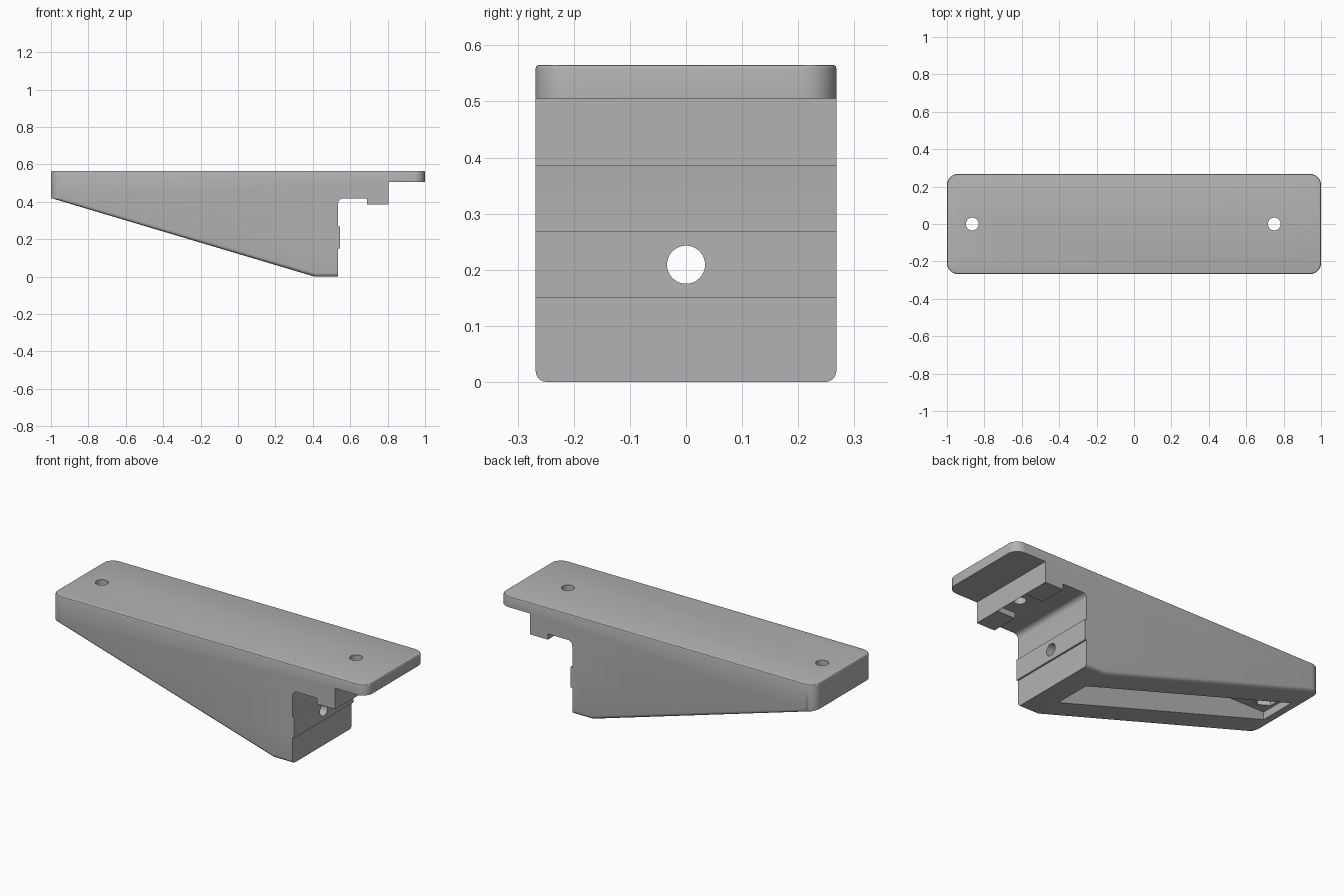
import bpy, bmesh, math
from mathutils import Vector

default = bpy.data.objects.get("Cube")
if default:
    bpy.data.objects.remove(default, do_unlink=True)

HALF = 0.268
TOP = 0.565

grey = bpy.data.materials.new("light grey")
grey.use_nodes = True
colour = (0.45, 0.45, 0.45, 1)
grey.diffuse_color = colour
grey.node_tree.nodes["Principled BSDF"].inputs["Base Color"].default_value = colour


def to_object(name, bm):
    bmesh.ops.recalc_face_normals(bm, faces=bm.faces)
    mesh = bpy.data.meshes.new(name)
    bm.to_mesh(mesh)
    bm.free()
    mesh.materials.append(grey)
    obj = bpy.data.objects.new(name, mesh)
    bpy.context.collection.objects.link(obj)
    return obj


def prism(points, width):
    """Side profile (x, z) extruded across y."""
    bm = bmesh.new()
    face = bm.faces.new([bm.verts.new((x, -width, z)) for x, z in points])
    moved = bmesh.ops.extrude_face_region(bm, geom=[face])["geom"]
    verts = [v for v in moved if isinstance(v, bmesh.types.BMVert)]
    bmesh.ops.translate(bm, verts=verts, vec=(0, 2 * width, 0))
    return bm


def box(x0, x1, y0, y1, z0, z1):
    bm = prism([(x0, z0), (x1, z0), (x1, z1), (x0, z1)], 1)
    for v in bm.verts:
        v.co.y = y0 if v.co.y < 0 else y1
    return bm


def bevel(bm, test, size, segments):
    edges = [e for e in bm.edges if test(e.verts[0].co, e.verts[1].co)]
    bmesh.ops.bevel(bm, geom=edges, offset=size, offset_type='OFFSET',
                    segments=segments, profile=0.5, affect='EDGES')


def cylinder(centre, axis, radius, length, sides):
    bm = bmesh.new()
    bmesh.ops.create_cone(bm, cap_ends=True, segments=sides, radius1=radius,
                          radius2=radius, depth=length)
    turn = Vector((0, 0, 1)).rotation_difference(Vector(axis)).to_matrix()
    bmesh.ops.rotate(bm, verts=bm.verts, matrix=turn)
    bmesh.ops.translate(bm, verts=bm.verts, vec=centre)
    return bm


def combine(target, bm, operation):
    cutter = to_object("cutter", bm)
    cutter.hide_render = True
    mod = target.modifiers.new("cut", 'BOOLEAN')
    mod.operation = operation
    mod.solver = 'EXACT'
    mod.object = cutter
    bpy.context.view_layer.objects.active = target
    bpy.ops.object.modifier_apply(modifier=mod.name)
    bpy.data.objects.remove(cutter, do_unlink=True)


# Side profile of the wedge, hook lug and overhanging lip
fillet = [(0.563 - 0.028 * math.cos(a), 0.39 + 0.028 * math.sin(a))
          for a in (math.radians(15 * i) for i in range(7))]
profile = [(-1.05, 0.435), (0.41, 0.0), (0.535, 0.0), (0.535, 0.15),
           (0.545, 0.15), (0.545, 0.268), (0.535, 0.268)] + fillet + [
           (0.69, 0.418), (0.69, 0.385), (0.805, 0.385), (0.805, 0.505),
           (1.05, 0.505), (1.05, 0.62), (-1.05, 0.62)]
bm = prism(profile, HALF)


def lower_side(a, b):
    on_side = abs(a.y - b.y) < 1e-4
    lowest = min(a.z, b.z) < 0.001 and max(a.x, b.x) < 0.54
    return on_side and lowest and abs(a.x - b.x) > 0.01


bevel(bm, lower_side, 0.02, 5)
bracket = to_object("bracket_arm", bm)

# Rounded plan outline with a softened top rim
outline = box(-1, 1, -HALF, HALF, -0.1, TOP)
bevel(outline, lambda a, b: abs(a.z - b.z) > 0.1, 0.06, 8)
bevel(outline, lambda a, b: min(a.z, b.z) > TOP - 0.001, 0.006, 3)
combine(bracket, outline, 'INTERSECT')

# Open pocket under the slope
pocket = box(-0.94, 0.405, -0.107, 0.107, -0.1, 0.445)
combine(bracket, pocket, 'DIFFERENCE')

# Gap between the two hook lugs
gap = box(0.66, 0.804, -0.109, 0.109, 0.3, 0.417)
combine(bracket, gap, 'DIFFERENCE')

# Vertical screw holes, nut recess and horizontal bolt hole
for x in (-0.865, 0.75):
    combine(bracket, cylinder((x, 0, 0.5), (0, 0, 1), 0.034, 0.5, 32), 'DIFFERENCE')
combine(bracket, cylinder((-0.865, 0, 0.45), (0, 0, 1), 0.068, 0.1, 6), 'DIFFERENCE')
combine(bracket, cylinder((0.5, 0, 0.209), (1, 0, 0), 0.034, 0.4, 32), 'DIFFERENCE')

bpy.ops.object.select_all(action='DESELECT')
bracket.select_set(True)
bpy.context.view_layer.objects.active = bracket
bpy.ops.object.shade_smooth_by_angle(angle=math.radians(30))
